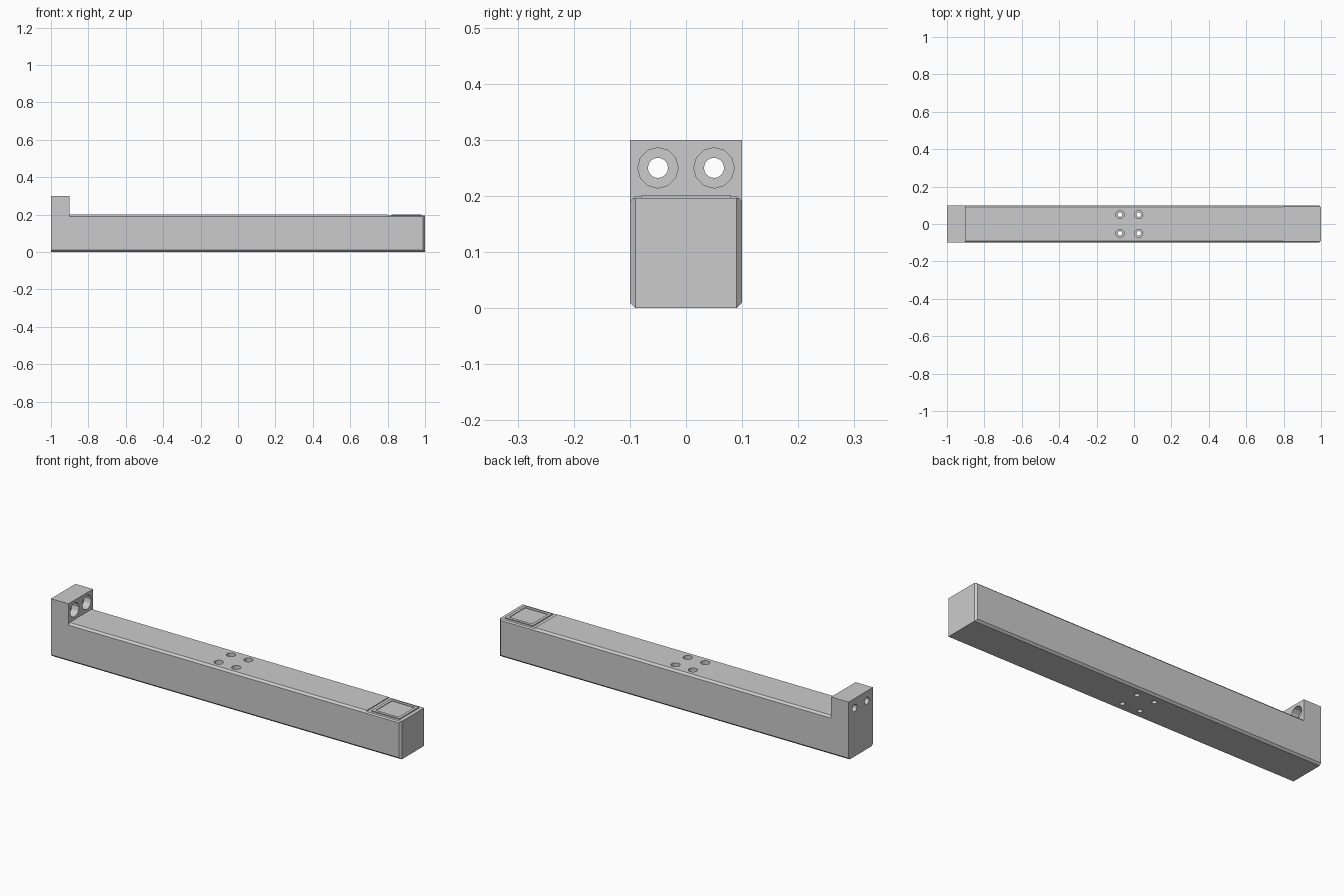
import bpy
import bmesh
from mathutils import Matrix

cube = bpy.data.objects.get("Cube")
if cube:
    bpy.data.objects.remove(cube, do_unlink=True)

GREY = (0.6, 0.6, 0.6, 1.0)
grey = bpy.data.materials.new("plain_grey")
grey.use_nodes = True
grey.diffuse_color = GREY
grey.node_tree.nodes["Principled BSDF"].inputs["Base Color"].default_value = GREY


def finish(name, bm):
    mesh = bpy.data.meshes.new(name)
    bm.to_mesh(mesh)
    bm.free()
    mesh.materials.append(grey)
    obj = bpy.data.objects.new(name, mesh)
    bpy.context.scene.collection.objects.link(obj)
    return obj


def box_mesh(lo, hi):
    bm = bmesh.new()
    bmesh.ops.create_cube(bm, size=1)
    for v in bm.verts:
        v.co = [h if c > 0 else l for c, l, h in zip(v.co, lo, hi)]
    return bm


def box(name, lo, hi):
    return finish(name, box_mesh(lo, hi))


def cylinder(name, radius, depth, centre, sides, axis="Z"):
    bm = bmesh.new()
    turn = Matrix.Rotation(1.5707963, 4, "Y") if axis == "X" else Matrix()
    bmesh.ops.create_cone(bm, cap_ends=True, segments=sides, radius1=radius,
                          radius2=radius, depth=depth,
                          matrix=Matrix.Translation(centre) @ turn)
    return finish(name, bm)


def combine(target, tool, operation="DIFFERENCE"):
    mod = target.modifiers.new("combine", "BOOLEAN")
    mod.operation = operation
    mod.solver = "EXACT"
    mod.object = tool
    bpy.context.view_layer.update()
    deps = bpy.context.evaluated_depsgraph_get()
    mesh = bpy.data.meshes.new_from_object(target.evaluated_get(deps))
    target.modifiers.clear()
    target.data = mesh
    bpy.data.objects.remove(tool, do_unlink=True)


# Long bar, chamfered along its length and on the upright edges of the left end
bm = box_mesh((-1, -0.1, 0), (1, 0.1, 0.2))


def chamfered(edge):
    a, b = (v.co for v in edge.verts)
    lengthwise = abs(a.x - b.x) > 1
    end_upright = abs(a.z - b.z) > 0.1 and a.x > 0
    return lengthwise or end_upright


bmesh.ops.bevel(bm, geom=[e for e in bm.edges if chamfered(e)], offset=0.01,
                offset_type="OFFSET", segments=1, profile=0.5, affect="EDGES")
bar = finish("bar", bm)

# Upright end block
combine(bar, box("end_block", (-1, -0.1, 0.01), (-0.9, 0.1, 0.3)), "UNION")

# Shallow step for the end panel
combine(bar, box("step_cutter", (0.8, -0.2, 0.196), (1.1, 0.2, 0.25)))

# Counterbored holes through the end block
for y in (-0.05, 0.05):
    combine(bar, cylinder("bolt_hole", 0.018, 0.3, (-0.95, y, 0.25), 16, "X"))
    combine(bar, cylinder("bolt_recess", 0.036, 0.08, (-0.9, y, 0.25), 12, "X"))

# Counterbored holes down through the bar
for x in (-0.075, 0.025):
    for y in (-0.05, 0.05):
        combine(bar, cylinder("screw_hole", 0.012, 0.5, (x, y, 0.1), 16))
        combine(bar, cylinder("screw_recess", 0.022, 0.08, (x, y, 0.2), 16))

# Raised blank panel with a shallow recessed field
panel = box("end_panel", (0.82, -0.08, 0.195), (0.98, 0.08, 0.201))
combine(panel, box("panel_cutter", (0.835, -0.065, 0.198), (0.965, 0.065, 0.25)))
